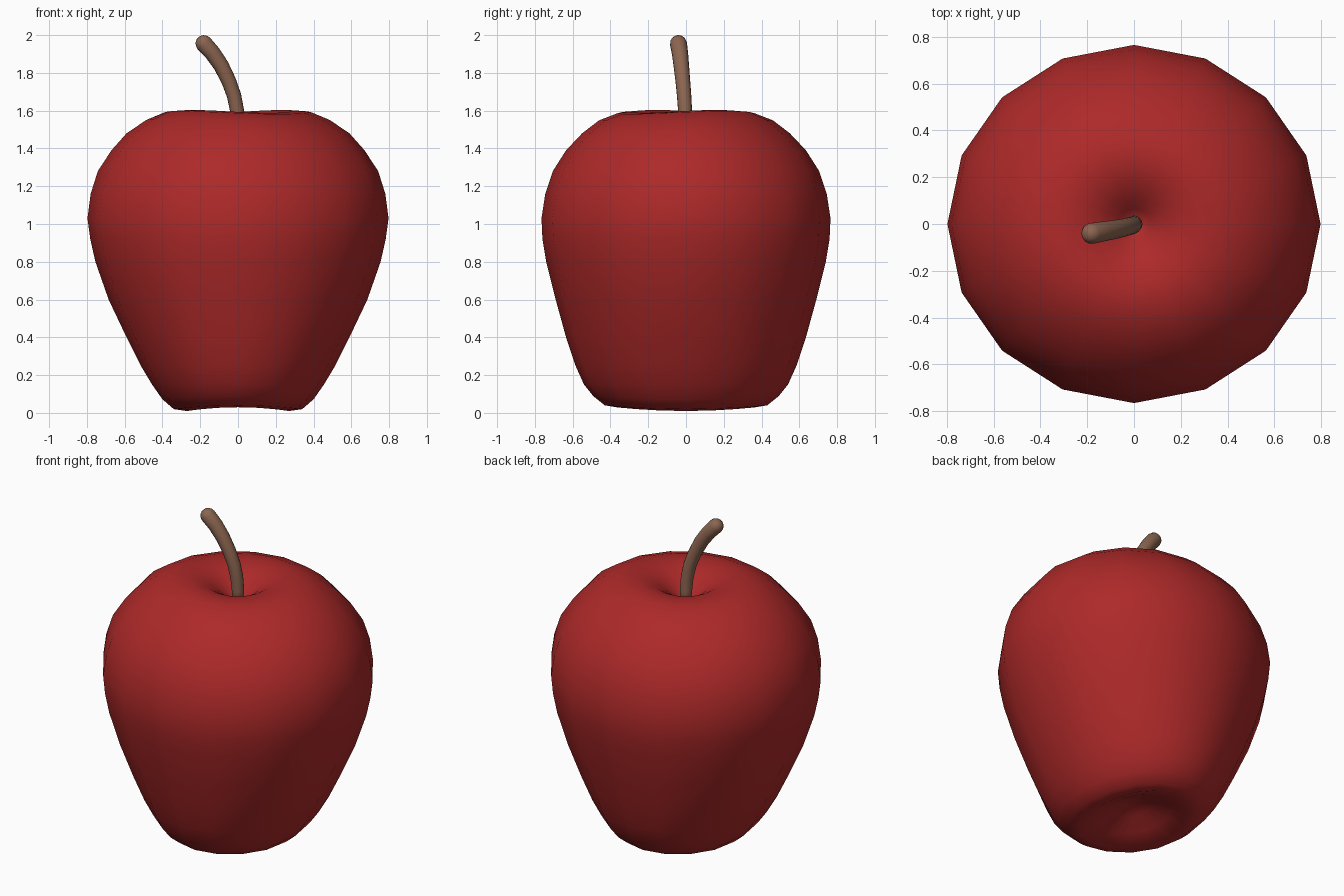
import bpy, bmesh, math
from mathutils import Vector

if "Cube" in bpy.data.objects:
    bpy.data.objects.remove(bpy.data.objects["Cube"])


def loft(name, rings, colour):
    """Skin closed rings of points and close both ends with a fan to the ring centre."""
    bm = bmesh.new()
    loops = [[bm.verts.new(p) for p in ring] for ring in rings]
    n = len(loops[0])
    for a, b in zip(loops, loops[1:]):
        for i in range(n):
            j = (i + 1) % n
            bm.faces.new((a[i], a[j], b[j], b[i]))
    for ring in (loops[0], loops[-1]):
        centre = bm.verts.new(sum((v.co for v in ring), Vector()) / n)
        for i in range(n):
            bm.faces.new((ring[i], ring[(i + 1) % n], centre))
    bmesh.ops.recalc_face_normals(bm, faces=bm.faces)
    for f in bm.faces:
        f.smooth = True
    mesh = bpy.data.meshes.new(name)
    bm.to_mesh(mesh)
    bm.free()
    obj = bpy.data.objects.new(name, mesh)
    bpy.context.collection.objects.link(obj)
    mat = bpy.data.materials.new(name)
    mat.diffuse_color = (*colour, 1)
    mat.use_nodes = True
    mat.node_tree.nodes["Principled BSDF"].inputs["Base Color"].default_value = mat.diffuse_color
    mesh.materials.append(mat)
    return obj


# Apple body: height, x radius, y radius, two-lobed height wave
profile = [
    (0.13, 0.03, 0.04, 0), (0.11, 0.09, 0.12, 0), (0.06, 0.18, 0.25, -0.004),
    (0.02, 0.27, 0.37, -0.010), (0.03, 0.34, 0.43, -0.010),
    (0.08, 0.40, 0.49, -0.008), (0.15, 0.455, 0.54, 0), (0.25, 0.515, 0.585, 0),
    (0.40, 0.59, 0.635, 0), (0.60, 0.685, 0.69, 0), (0.80, 0.755, 0.74, 0),
    (0.92, 0.782, 0.76, 0), (1.03, 0.797, 0.765, 0), (1.16, 0.78, 0.745, 0),
    (1.28, 0.742, 0.705, 0), (1.39, 0.67, 0.635, 0), (1.48, 0.59, 0.55, 0),
    (1.55, 0.485, 0.46, 0.003), (1.59, 0.385, 0.36, 0.008),
    (1.596, 0.29, 0.28, 0.008), (1.575, 0.20, 0.20, 0.005),
    (1.53, 0.12, 0.12, 0), (1.48, 0.065, 0.065, 0), (1.45, 0.03, 0.03, 0),
]
SIDES = 16
body = []
for z, rx, ry, wave in profile:
    shift = math.radians(35) if z > 1 else 0
    ring = []
    for i in range(SIDES):
        a = math.tau * i / SIDES
        ring.append(Vector((rx * math.cos(a), ry * math.sin(a),
                            z + wave * math.cos(2 * (a - shift)))))
    body.append(ring)
loft("apple_body", body, (0.42, 0.022, 0.022))

# Curved stem with a rounded tip: centre and radius of each section
path = [((0, 0, 1.42), 0.036), ((0, 0, 1.52), 0.036), ((-0.005, -0.005, 1.60), 0.037),
        ((-0.021, -0.01, 1.68), 0.038), ((-0.05, -0.017, 1.76), 0.039),
        ((-0.09, -0.025, 1.84), 0.041), ((-0.135, -0.032, 1.905), 0.043),
        ((-0.18, -0.04, 1.955), 0.045)]
points = [Vector(p) for p, r in path]
radii = [r for p, r in path]
end = (points[-1] - points[-2]).normalized()
tip, tip_r = points[-1].copy(), radii[-1]
for deg in (25, 50, 72):
    points.append(tip + end * tip_r * math.sin(math.radians(deg)))
    radii.append(tip_r * math.cos(math.radians(deg)))
stem = []
for k, (p, r) in enumerate(zip(points, radii)):
    d = (points[min(k + 1, len(points) - 1)] - points[max(k - 1, 0)]).normalized()
    v = d.cross(Vector((1, 0, 0))).normalized()
    u = v.cross(d)
    stem.append([p + r * (u * math.cos(math.tau * i / 16) + v * math.sin(math.tau * i / 16))
                 for i in range(16)])
loft("stem", stem, (0.26, 0.13, 0.08))
